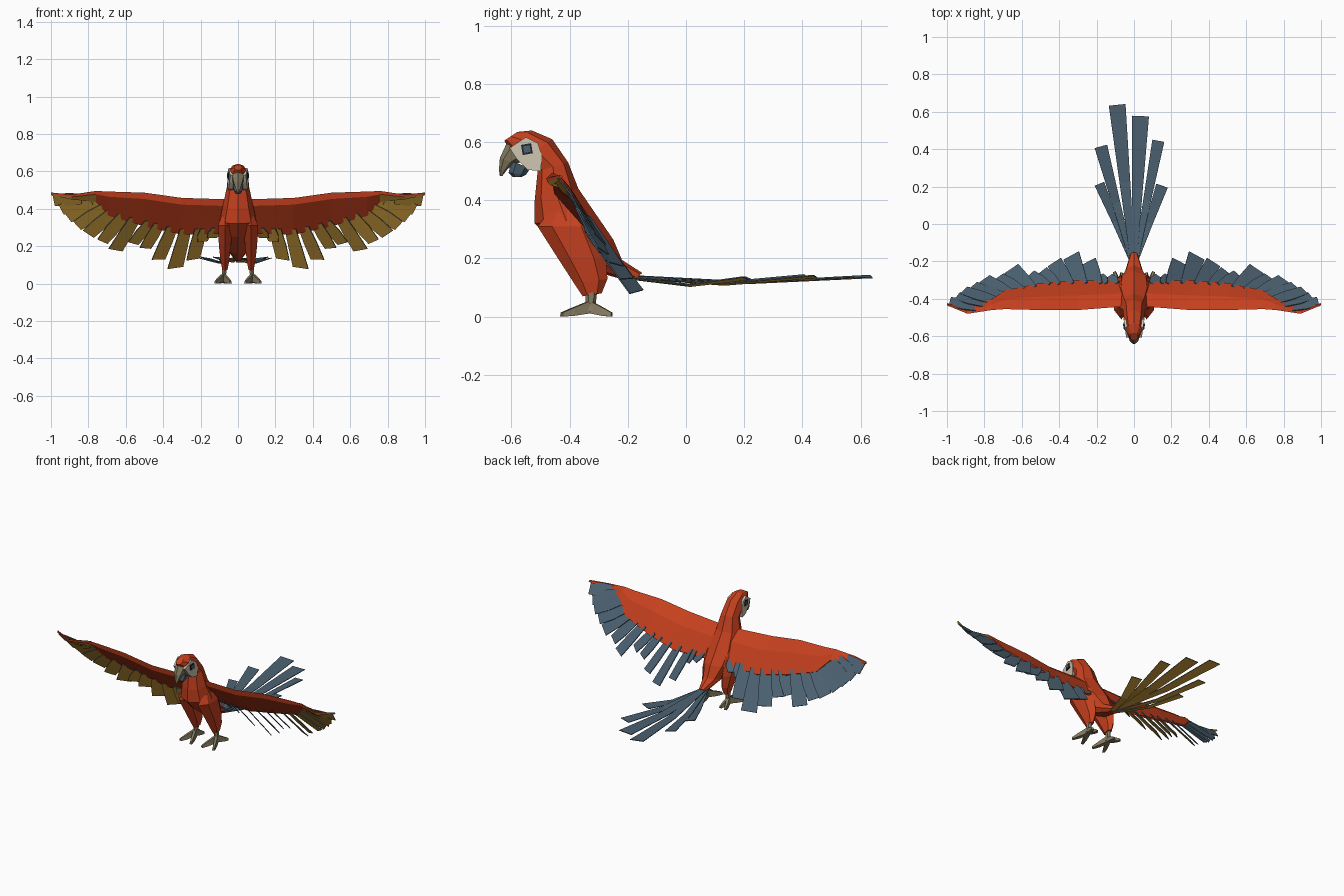
import bpy, bmesh, math
from mathutils import Vector as V

if "Cube" in bpy.data.objects:
    bpy.data.objects.remove(bpy.data.objects["Cube"])


def mat(name, rgb):
    m = bpy.data.materials.new(name)
    m.diffuse_color = (*rgb, 1)
    m.use_nodes = True
    m.node_tree.nodes["Principled BSDF"].inputs["Base Color"].default_value = m.diffuse_color
    return m


RED = mat("scarlet", (0.56, 0.051, 0.013))
SLATE = mat("slate blue", (0.072, 0.12, 0.165))
GOLD = mat("gold", (0.66, 0.36, 0.05))
CREAM = mat("cream", (0.62, 0.56, 0.43))
HORN = mat("horn grey", (0.23, 0.195, 0.115))
DARK = mat("near black", (0.016, 0.02, 0.025))


def add_loft(bm, rings):
    """Skin a list of equal-sized point rings and cap both ends."""
    vs = [[bm.verts.new(p) for p in r] for r in rings]
    n = len(rings[0])
    fs = [bm.faces.new(vs[0][::-1]), bm.faces.new(vs[-1])]
    for a, b in zip(vs, vs[1:]):
        for i in range(n):
            j = (i + 1) % n
            fs.append(bm.faces.new((a[i], a[j], b[j], b[i])))
    bmesh.ops.recalc_face_normals(bm, faces=fs)
    return fs


def finish(bm, name, mats, mirror=False):
    me = bpy.data.meshes.new(name)
    bm.to_mesh(me)
    bm.free()
    for m in mats:
        me.materials.append(m)
    ob = bpy.data.objects.new(name, me)
    bpy.context.collection.objects.link(ob)
    if mirror:
        md = ob.modifiers.new("mirror", 'MIRROR')
        md.use_mirror_merge = False
    return ob


def loft(name, rings, m, mirror=False):
    bm = bmesh.new()
    add_loft(bm, rings)
    return finish(bm, name, [m], mirror)


def oval(fy, fz, by, bz, w, x=0, n=8):
    """Ring spanning a front and a back point in the side view, half width w."""
    c, a = V((x, (fy + by) / 2, (fz + bz) / 2)), V((0, (fy - by) / 2, (fz - bz) / 2))
    return [c + a * math.cos(t) + V((w * math.sin(t), 0, 0))
            for t in (k * 2 * math.pi / n for k in range(n))]


def add_feather(bm, pts, widths, up, th=0.005):
    """Thin feather along pts: slate above, gold below."""
    pts = [V(p) for p in pts]
    d = (pts[-1] - pts[0]).normalized()
    side = d.cross(up).normalized()
    nrm = side.cross(d).normalized()
    rings = []
    for p, w in zip(pts, widths):
        s, h = side * w / 2, nrm * th / 2
        rings.append([p - s - h, p + s - h, p + s + h, p - s + h])
    for f in add_loft(bm, rings):
        f.material_index = 1 if f.normal.dot(nrm) < -0.4 else 0


# body and head
loft("body", [oval(*r) for r in (
    (-.625, .605, -.58, .635, .022), (-.61, .58, -.53, .64, .042),
    (-.57, .535, -.46, .61, .054), (-.51, .50, -.405, .53, .06),
    (-.52, .40, -.37, .44, .08), (-.52, .32, -.305, .345, .10),
    (-.45, .25, -.25, .265, .09), (-.33, .16, -.22, .195, .055),
    (-.19, .12, -.15, .15, .022))], RED)

# beak
loft("upper_beak", [oval(*r, n=6) for r in (
    (-.615, .60, -.56, .53, .036), (-.64, .545, -.59, .528, .026),
    (-.643, .505, -.615, .505, .014), (-.64, .483, -.632, .483, .004))], HORN)
loft("lower_beak", [oval(*r, n=6) for r in (
    (-.60, .535, -.535, .51, .032), (-.61, .495, -.55, .488, .022),
    (-.595, .48, -.565, .48, .014))], SLATE)


# face patches and eyes follow one slanted plane on each side of the head
def cheek(name, outline, m, lift, depth):
    def ring(dx):
        return [(.057 + (y + .5) * .14 + dx, y, z) for y, z in outline]
    loft(name, [ring(lift - depth), ring(lift)], m, True)


cheek("face_patch", [(-.607, .58), (-.55, .617), (-.51, .597), (-.497, .56), (-.498, .50),
                     (-.545, .505), (-.58, .54)], CREAM, 0, .03)


def square(r):
    return [(-.547 + r * math.cos(t), .576 + r * math.sin(t))
            for t in (math.radians(a) for a in (55, 145, 235, 325))]


cheek("eye_rim", square(.025), DARK, .004, .008)
cheek("eye", square(.016), SLATE, .007, .006)

# thighs
loft("thigh", [oval(*r, n=6) for r in (
    (-.47, .36, -.36, .37, .02, .07), (-.51, .31, -.31, .31, .045, .068),
    (-.44, .20, -.275, .20, .037, .070), (-.385, .115, -.27, .13, .026, .070),
    (-.355, .07, -.29, .08, .016, .070))], RED, True)

# feet: shank and four toes
bm = bmesh.new()
add_loft(bm, [oval(*r, n=6) for r in (
    (-.345, .09, -.305, .09, .015, .072), (-.345, .045, -.31, .045, .013, .075),
    (-.36, .02, -.30, .02, .018, .078))])
for tx, ty in ((.04, -.43), (.12, -.425), (.065, -.26), (.105, -.255)):
    a, b = V((.077, -.33, .035)), V((tx, ty, .009))
    s = (b - a).cross(V((0, 0, 1))).normalized()
    rings = []
    for p, w, lo, hi in ((a, .013, .012, .055), (a.lerp(b, .6), .012, .003, .031), (b, .008, 0, .014)):
        rings.append([(*(p + s * w * k).xy, z) for k, z in
                      ((-1, lo), (1, lo), (.6, hi), (-.6, hi))])
    add_loft(bm, rings)
finish(bm, "foot", [HORN], True)

# wing coverts: x, leading y z, trailing y z, leading edge thickness
ST = ((.04, -.44, .45, -.31, .27, .036), (.30, -.46, .458, -.305, .265, .036),
      (.50, -.46, .486, -.32, .31, .034), (.69, -.455, .492, -.36, .365, .028),
      (.76, -.46, .495, -.405, .44, .018), (.89, -.48, .476, -.458, .454, .013),
      (1.0, -.435, .487, -.428, .476, .008))
rings = []
for x, ly, lz, ty, tz, t in ST:
    le, te = V((x, ly, lz)), V((x, ty, tz))
    n = V((0, lz - tz, ty - ly)).normalized()
    rings.append([le, le + V((0, .2 * t, -t)), te - n * .006, te + n * .006,
                  le.lerp(te, .4) + n * t * .6])
bm = bmesh.new()
for f in add_loft(bm, rings):
    c = f.calc_center_median()
    # the underside of the hand is gold
    f.material_index = 1 if .75 < c.x < .99 and f.normal.z < -.3 else 0
finish(bm, "wing_coverts", [RED, GOLD], True)


def on_wing(x, k):
    """Point at span x, fraction k from leading to trailing edge."""
    for a, b in zip(ST, ST[1:]):
        if x <= b[0]:
            t = (x - a[0]) / (b[0] - a[0])
            p = [u + (v - u) * t for u, v in zip(a, b)]
            return V((x, p[1], p[2])).lerp(V((x, p[3], p[4])), k)


# flight feathers: root x, tip x y z, tip width; each is twisted like a slat
bm = bmesh.new()
for rx, x, y, z, w in (
        (.11, .14, -.285, .245, .06), (.17, .19, -.28, .225, .06), (.20, .24, -.20, .13, .08),
        (.28, .335, -.17, .085, .095), (.35, .425, -.205, .13, .085), (.42, .495, -.255, .19, .075),
        (.47, .56, -.275, .215, .075), (.55, .655, -.24, .18, .09), (.61, .725, -.285, .225, .07),
        (.67, .80, -.295, .265, .08), (.71, .86, -.33, .31, .07), (.75, .91, -.355, .355, .075),
        (.79, .945, -.385, .395, .07), (.84, .985, -.415, .445, .075)):
    root, tip = on_wing(rx, .85), V((x, y, z))
    up = V((.45 - .8 * max(0, (x - .6) / .4), .66, .60))
    add_feather(bm, (root, root.lerp(tip, .5), tip), (.07, .085, w), up)
finish(bm, "flight_feathers", [SLATE, GOLD], True)

# tail: fanned long feathers, tip x y z and width
bm = bmesh.new()
for i, (x, y, z, w) in enumerate(((-.09, .637, .138, .09), (.035, .577, .134, .09),
                                  (-.177, .415, .138, .07), (.13, .445, .138, .065),
                                  (-.185, .215, .132, .055), (.15, .205, .132, .065))):
    root, tip = V((x * .08, -.19, .14 - i * .002)), V((x, y, z))
    mid = root.lerp(tip, .5)
    mid.z = .117 - i * .002
    add_feather(bm, (root, mid, tip), (.025, w * .64, w), V((-x, 0, 1)), .004)
finish(bm, "tail_feathers", [SLATE, GOLD])
